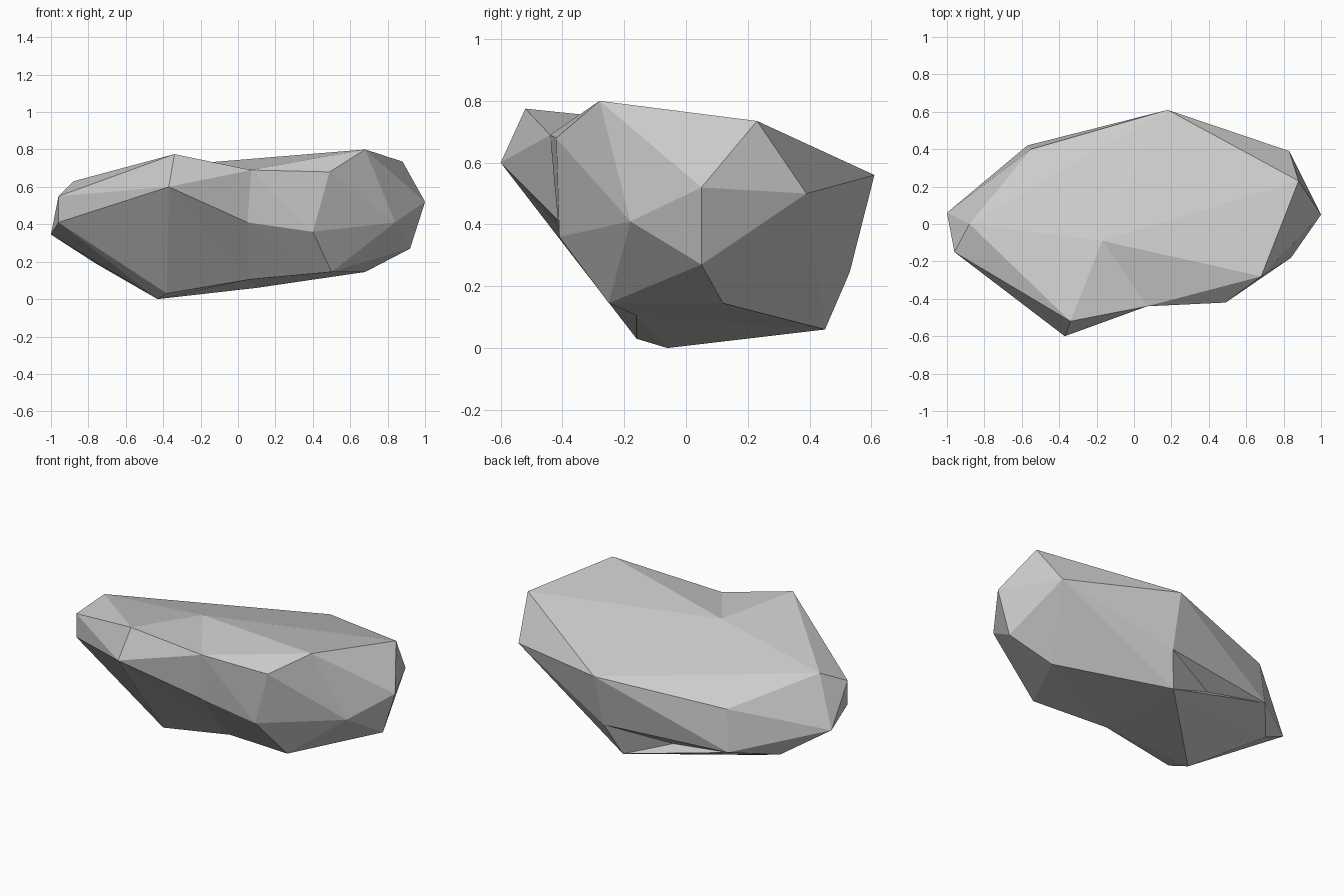
import bpy
import bmesh
from mathutils import Vector

# Remove the default cube only
default_cube = bpy.data.objects.get("Cube")
if default_cube:
    bpy.data.objects.remove(default_cube, do_unlink=True)


def make_material(name, color):
    material = bpy.data.materials.new(name)
    material.use_nodes = True
    material.diffuse_color = color
    for node in material.node_tree.nodes:
        if node.type == "BSDF_PRINCIPLED":
            node.inputs["Base Color"].default_value = color
            node.inputs["Roughness"].default_value = 0.9
    return material


# Corners of the boulder, grouped from the crown down to the base
crown = [(-.34, -.52, .775), (.68, -.28, .8), (.88, .23, .735), (-.88, 0, .63)]
shoulder = [(-.37, -.6, .6), (.49, -.42, .68), (1, .05, .52), (.83, .39, .5),
            (.18, .61, .56), (-.55, .4, .48), (-.96, -.15, .55)]
waist = [(-.96, -.15, .41), (-1, .06, .345), (.4, -.41, .36), (.84, -.18, .41),
         (.92, .05, .27), (.17, .53, .245), (-.57, .42, .235)]
base = [(-.38, -.16, .03), (-.43, -.06, 0), (.5, -.25, .145), (.68, .12, .145),
        (.1, .45, .06), (-.76, .2, .19)]

# Hollows: each corner is pulled out for the hull, then pushed back in
# (resting position, outward pull)
hollows = [((-.17, -.09, .73), (0, 0, .05)),       # top
           ((.07, -.44, .69), (0, -.14, .12)),     # front rim
           ((.05, -.41, .41), (0, -.11, .01)),     # front face
           ((.06, -.16, .105), (0, -.1, -.055)),   # front underside
           ((-.19, .39, .175), (0, .062, -.015))]  # back underside


def build_boulder(name, material):
    bm = bmesh.new()
    for corner in crown + shoulder + waist + base:
        bm.verts.new(corner)
    dents = []
    for rest, pull in hollows:
        vert = bm.verts.new(Vector(rest) + Vector(pull))
        dents.append((vert, Vector(rest)))

    # Wrap the corners in a faceted skin, then sink the hollows
    bmesh.ops.convex_hull(bm, input=bm.verts[:], use_existing_faces=False)
    for vert, rest in dents:
        vert.co = rest
    loose = [v for v in bm.verts if not v.link_faces]
    bmesh.ops.delete(bm, geom=loose, context="VERTS")
    bmesh.ops.recalc_face_normals(bm, faces=bm.faces[:])
    for face in bm.faces:
        face.smooth = False

    mesh = bpy.data.meshes.new(name)
    bm.to_mesh(mesh)
    bm.free()
    mesh.materials.append(material)
    boulder = bpy.data.objects.new(name, mesh)
    bpy.context.scene.collection.objects.link(boulder)
    return boulder


stone_grey = make_material("stone grey", (.6, .6, .6, 1))
build_boulder("boulder", stone_grey)
